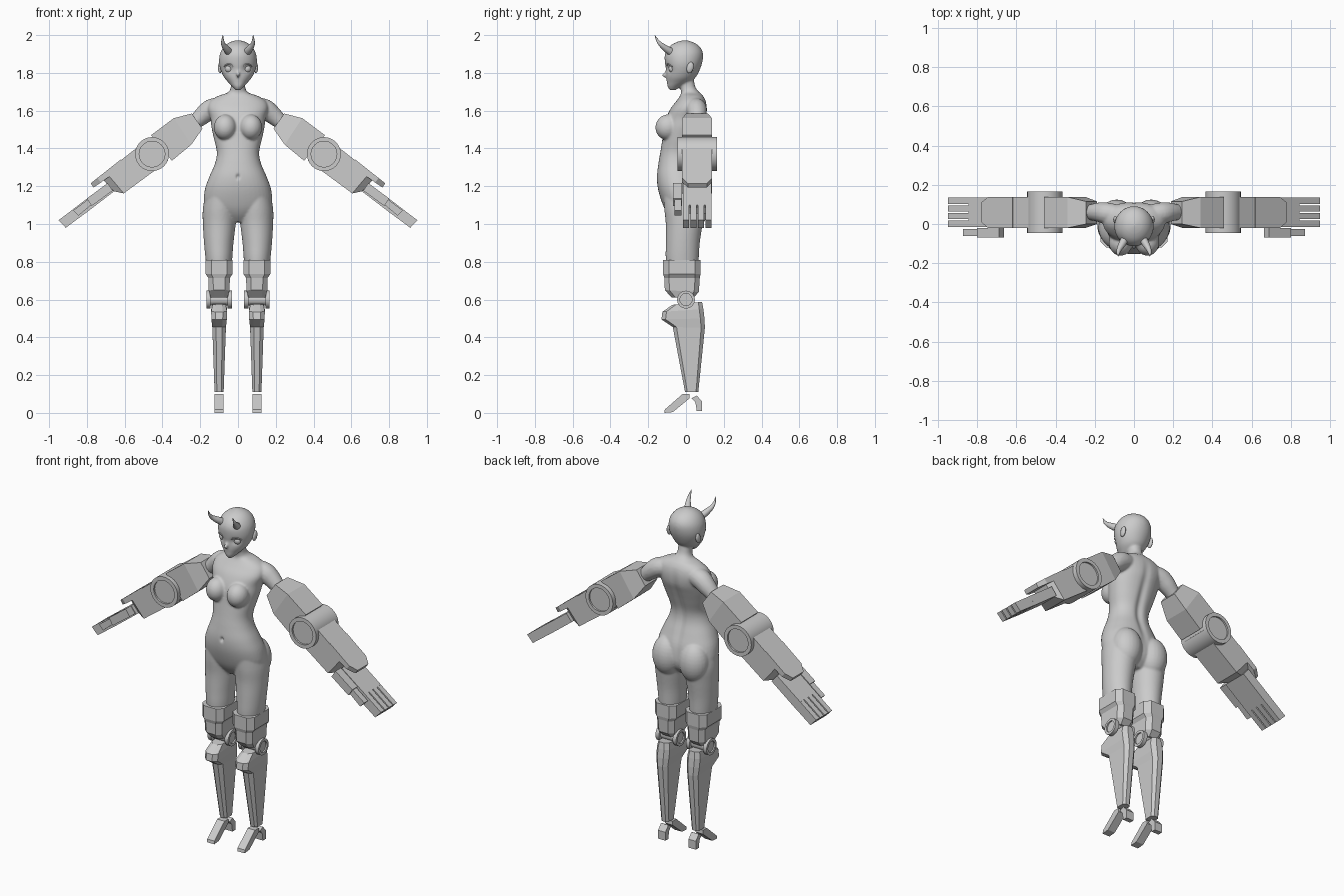
import bpy, bmesh
from math import sin, cos, pi, exp
from mathutils import Vector, Matrix

if "Cube" in bpy.data.objects:
    bpy.data.objects.remove(bpy.data.objects["Cube"])


def skin(bm, rings):
    """Join equal-length point rings into a capped solid."""
    vs = [[bm.verts.new(p) for p in r] for r in rings]
    n = len(vs[0])
    for a, b in zip(vs, vs[1:]):
        for i in range(n):
            bm.faces.new((a[i], a[(i + 1) % n], b[(i + 1) % n], b[i]))
    bm.faces.new(vs[0][::-1])
    bm.faces.new(vs[-1])


def refine(rows, n=4):
    """Catmull-Rom interpolation of parameter rows."""
    out = []
    for i in range(len(rows) - 1):
        a, b, c, d = (Vector(rows[min(max(k, 0), len(rows) - 1)]) for k in (i - 1, i, i + 1, i + 2))
        for k in range(n):
            t = k / n
            out.append(0.5 * (2 * b + (c - a) * t + (2 * a - 5 * b + 4 * c - d) * t * t
                              + (3 * b - a - 3 * c + d) * t ** 3))
    return out + [Vector(rows[-1])]


def form(bm, rows, p=2.0, n=40):
    """Stacked superellipses; rows are z, x centre, half width, y front, y back."""
    rings = []
    for z, cx, w, yf, yb in refine([Vector(r) for r in rows]):
        ring = []
        for i in range(n):
            c, s = cos(2 * pi * i / n), sin(2 * pi * i / n)
            sx = abs(c) ** (2 / p) * (1 if c > 0 else -1)
            sy = abs(s) ** (2 / p) * (1 if s > 0 else -1)
            ring.append((cx + w * sx, (yf + yb) / 2 + (yb - yf) / 2 * sy, z))
        rings.append(ring)
    skin(bm, rings)


def tube(bm, rows, n=16):
    """Round tube along rows of x, y, z, radius."""
    rows = refine([Vector(r) for r in rows])
    rings = []
    for i, r in enumerate(rows):
        t = (rows[min(i + 1, len(rows) - 1)] - rows[max(i - 1, 0)]).to_3d()
        q = t.to_track_quat('Z', 'Y')
        rings.append([r.to_3d() + q @ Vector((r[3] * cos(2 * pi * k / n), r[3] * sin(2 * pi * k / n), 0))
                      for k in range(n)])
    skin(bm, rings)


def ball(bm, c, r, rot=0, axis='X'):
    m = Matrix.Translation(c) @ Matrix.Rotation(rot, 4, axis) @ Matrix.Diagonal((*r, 1))
    bmesh.ops.create_uvsphere(bm, u_segments=24, v_segments=16, radius=1, matrix=m)


def finish(name, bm, mirror=True, smooth=None):
    bmesh.ops.recalc_face_normals(bm, faces=bm.faces)
    me = bpy.data.meshes.new(name)
    bm.to_mesh(me)
    bm.free()
    ob = bpy.data.objects.new(name, me)
    bpy.context.collection.objects.link(ob)
    if mirror:
        ob.modifiers.new("mirror", 'MIRROR')
    if smooth:
        me.shade_smooth()
        me.set_sharp_from_angle(angle=smooth)
    return ob


def solid(name, rings):
    bm = bmesh.new()
    skin(bm, rings)
    return finish(name, bm)


def plate(name, xz, y0, y1):
    return solid(name, [[(x, y, z) for x, z in xz] for y in (y0, y1)])


def arm_loft(name, secs):
    """Rectangular sections: upper x,z, lower x,z, y range."""
    return solid(name, [[(a, y0, b), (a, y1, b), (c, y1, d), (c, y0, d)] for a, b, c, d, y0, y1 in secs])


def leg_loft(name, secs, cx=0.1):
    """Chamfered box sections: half width, y front, y back, z front, z back, chamfer."""
    rings = []
    for w, f, b, zf, zb, k in secs:
        pts = [(-w, f + k), (-w + k, f), (w - k, f), (w, f + k), (w, b - k), (w - k, b), (-w + k, b), (-w, b - k)]
        rings.append([(cx + x, y, zf + (zb - zf) * (y - f) / (b - f)) for x, y in pts])
    return solid(name, rings)


def lathe(name, prof, centre, axis, n=32):
    """Revolve radius, offset pairs round the x or y axis."""
    rings = []
    for r, o in prof:
        ring = []
        for i in range(n):
            u, v = max(r, 1e-4) * cos(2 * pi * i / n), max(r, 1e-4) * sin(2 * pi * i / n)
            ring.append(Vector(centre) + Vector((o, u, v) if axis == 'x' else (u, o, v)))
        rings.append(ring)
    ob = solid(name, rings)
    ob.data.shade_smooth()
    ob.data.set_sharp_from_angle(angle=0.6)


# Body: torso and neck, head, limbs, merged into one smooth skin
bm = bmesh.new()
form(bm, [(1.01, 0, .05, -.06, .04), (1.05, 0, .13, -.095, .08), (1.1, 0, .178, -.122, .095),
          (1.18, 0, .176, -.147, .09), (1.25, 0, .152, -.154, .068), (1.32, 0, .122, -.146, .046),
          (1.38, 0, .112, -.136, .046), (1.45, 0, .127, -.125, .068), (1.51, 0, .14, -.117, .09),
          (1.56, 0, .146, -.105, .108), (1.61, 0, .16, -.082, .112), (1.65, 0, .148, -.052, .105),
          (1.678, 0, .105, -.032, .09), (1.695, 0, .056, -.026, .073), (1.72, 0, .039, -.03, .052),
          (1.76, 0, .038, -.036, .042), (1.79, 0, .038, -.036, .042)], 2.2)
form(bm, [(1.709, 0, .012, -.088, -.055), (1.728, 0, .031, -.098, -.025), (1.75, 0, .052, -.101, .02),
          (1.775, 0, .073, -.104, .05), (1.81, 0, .09, -.105, .07), (1.85, 0, .1, -.111, .085),
          (1.89, 0, .098, -.113, .091), (1.92, 0, .087, -.103, .085), (1.945, 0, .068, -.082, .066),
          (1.963, 0, .042, -.05, .036), (1.973, 0, .008, -.015, .003)])
tube(bm, [(0, -.098, 1.815, .006), (0, -.11, 1.795, .009), (0, -.122, 1.782, .01)])
for s in (1, -1):
    form(bm, [(.64, s * .1, .042, -.07, .045), (.72, s * .1, .058, -.095, .06), (.81, s * .101, .07, -.107, .067),
              (.9, s * .102, .078, -.107, .073), (1.0, s * .099, .087, -.107, .088),
              (1.08, s * .096, .09, -.115, .1), (1.17, s * .09, .08, -.12, .085)])
    ball(bm, (s * .088, .045, 1.1), (.086, .08, .115))
    ball(bm, (s * .068, -.096, 1.512), (.06, .066, .068), -.25)
    tube(bm, [(s * .09, .05, 1.62, .05), (s * .14, .055, 1.608, .055), (s * .18, .06, 1.58, .05),
              (s * .225, .06, 1.54, .04), (s * .27, .06, 1.5, .037)])
ob = finish("body", bm, mirror=False)
m = ob.modifiers.new("merge", 'REMESH')
m.mode, m.voxel_size = 'VOXEL', .006
m = ob.modifiers.new("relax", 'SMOOTH')
m.iterations, m.factor = 6, .5
dg = bpy.context.evaluated_depsgraph_get()
me = bpy.data.meshes.new_from_object(ob.evaluated_get(dg))
ob.modifiers.clear()
ob.data = me
# Navel, spine groove and eye sockets
for v in me.vertices:
    x, y, z = v.co
    if y > 0 and 1.1 < z < 1.66:
        v.co.y -= .012 * exp(-(x / .022) ** 2) * sin(pi * (z - 1.1) / .56)
    elif y < 0:
        v.co.y += .014 * exp(-(x / .008) ** 2 - ((z - 1.25) / .012) ** 2)
        v.co.y += .012 * exp(-((abs(x) - .048) / .02) ** 2 - ((z - 1.822) / .018) ** 2)
me.shade_smooth()

# Eyes, lashes, ears and horns
bm = bmesh.new()
ball(bm, (.048, -.074, 1.822), (.021, .018, .021))
finish("eye", bm, smooth=1)
bm = bmesh.new()
tube(bm, [(.022, -.097, 1.825, .003), (.034, -.1, 1.842, .004), (.055, -.094, 1.846, .004),
          (.076, -.074, 1.833, .003)], 8)
finish("eyelid", bm, smooth=1)
bm = bmesh.new()
ball(bm, (.095, .022, 1.828), (.011, .018, .03), -.25)
finish("ear", bm, smooth=1)
bm = bmesh.new()
tube(bm, [(.045, -.075, 1.908, .021), (.062, -.105, 1.928, .018), (.077, -.133, 1.95, .012),
          (.081, -.152, 1.973, .007), (.08, -.165, 2.0, .001)])
finish("horn", bm, smooth=1)

# Mechanical arms
arm_loft("upper_arm", [(.245, 1.585, .188, 1.505, 0, .115), (.34, 1.56, .247, 1.42, -.02, .138),
                       (.46, 1.47, .35, 1.335, -.02, .138)])
lathe("elbow", [(0, -.035), (.068, -.035), (.068, -.045), (.09, -.045), (.09, .165), (.068, .165),
                (.068, .155), (0, .155)], (.455, 0, 1.37), 'y')
arm_loft("forearm", [(.47, 1.455, .37, 1.335, -.02, .138), (.70, 1.275, .605, 1.162, -.02, .138),
                     (.725, 1.25, .665, 1.175, .01, .11)])
arm_loft("wrist_guard", [(.62, 1.342, .6, 1.31, -.02, .138), (.745, 1.243, .725, 1.22, -.02, .138),
                         (.78, 1.215, .765, 1.193, .01, .11)])
plate("palm", [(.692, 1.215), (.845, 1.1), (.81, 1.055), (.657, 1.172)], -.015, .135)
for i in range(4):
    y = -.015 + i * .0393
    plate("finger", [(.835, 1.107), (.95, 1.02), (.912, .98), (.8, 1.063)], y, y + .032)
plate("thumb_base", [(.69, 1.217), (.8, 1.135), (.775, 1.095), (.663, 1.177)], -.07, -.02)
plate("thumb_tip", [(.795, 1.13), (.872, 1.072), (.845, 1.044), (.778, 1.1)], -.06, -.025)

# Mechanical legs
leg_loft("thigh_guard", [(.071, -.121, .077, .81, .81, .03), (.071, -.121, .077, .735, .735, .03),
                         (.057, -.115, .073, .715, .715, .025), (.055, -.112, .068, .65, .64, .025),
                         (.045, -.075, .04, .61, .61, .02)])
lathe("knee", [(0, -.06), (.032, -.06), (.032, -.068), (.047, -.068), (.047, -.045), (.032, -.045),
               (.032, .045), (.047, .045), (.047, .068), (.032, .068), (.032, .06), (0, .06)], (.1, 0, .6), 'x')
leg_loft("shin", [(.024, -.005, .065, .11, .11, .012), (.036, -.07, .1, .455, .45, .02),
                  (.041, -.13, .098, .495, .5, .022), (.042, -.125, .092, .535, .55, .022),
                  (.035, -.072, .085, .572, .588, .02)])


def foot(name, yz):
    return solid(name, [[(x, y, z) for y, z in yz] for x in (.076, .124)])


foot("toe", [(-.115, 0), (-.07, .004), (.02, .078), (.018, .1), (-.018, .1), (-.112, .018)])
foot("heel", [(.03, .078), (.057, .092), (.085, .06), (.085, .01), (.057, .01), (.05, .055)])
